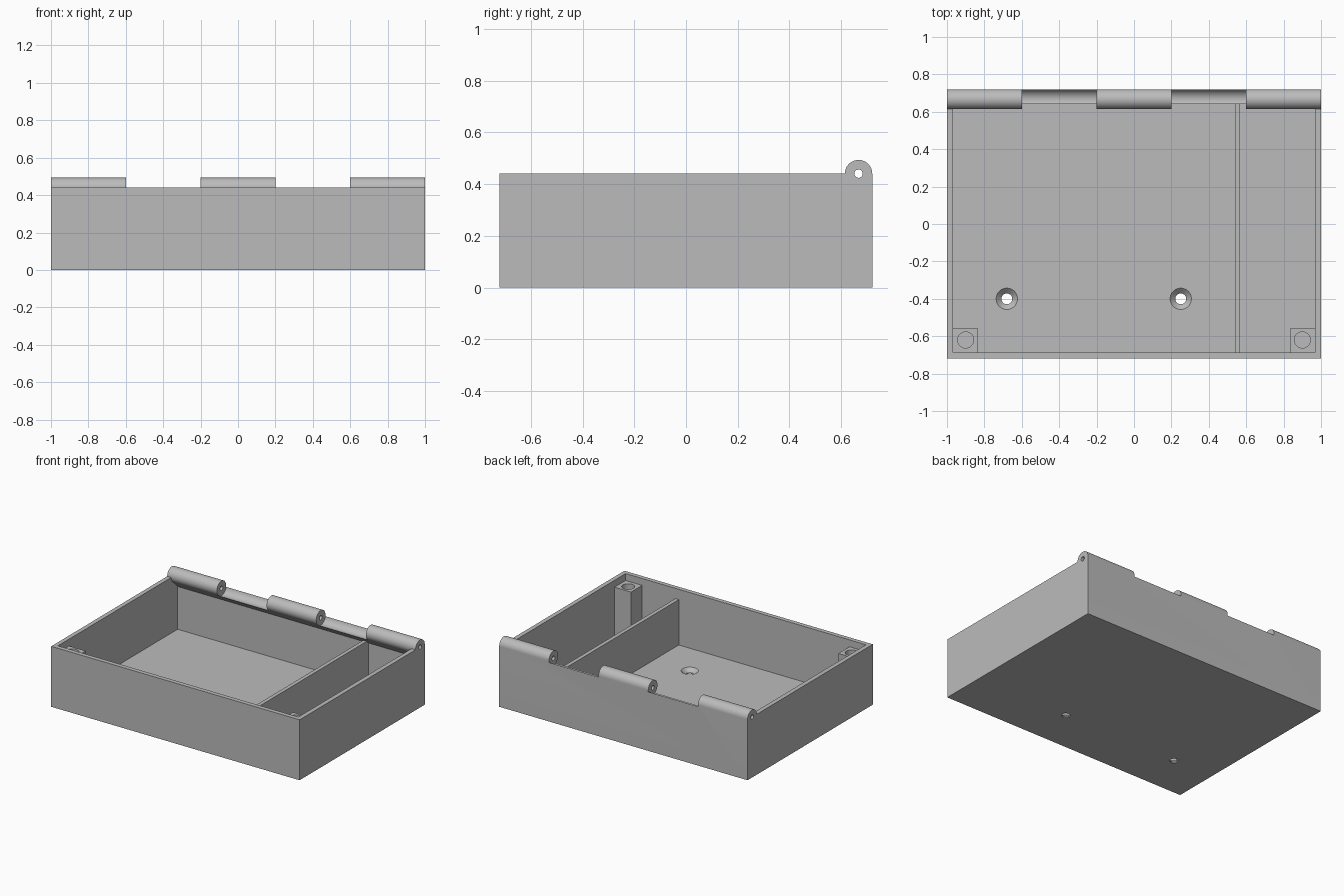
import bpy, bmesh, math
from mathutils import Matrix, Vector

cube = bpy.data.objects.get("Cube")
if cube:
    bpy.data.objects.remove(cube, do_unlink=True)

GRAY = (0.5, 0.5, 0.5, 1)
mat = bpy.data.materials.new("plain_gray")
mat.use_nodes = True
mat.diffuse_color = GRAY
mat.node_tree.nodes["Principled BSDF"].inputs["Base Color"].default_value = GRAY

WALL, FLOOR, TOP = 0.032, 0.035, 0.44
HALF_Y = 0.72
HINGE_Y, HINGE_R = 0.667, 0.053


def finish(name, bm):
    bmesh.ops.recalc_face_normals(bm, faces=bm.faces)
    mesh = bpy.data.meshes.new(name)
    bm.to_mesh(mesh)
    bm.free()
    obj = bpy.data.objects.new(name, mesh)
    bpy.context.collection.objects.link(obj)
    mesh.materials.append(mat)
    return obj


def box(name, x0, x1, y0, y1, z0, z1):
    bm = bmesh.new()
    bmesh.ops.create_cube(bm, size=1)
    for v in bm.verts:
        v.co = Vector((x0 if v.co.x < 0 else x1,
                       y0 if v.co.y < 0 else y1,
                       z0 if v.co.z < 0 else z1))
    return finish(name, bm)


def prism_x(name, profile, x0, x1):
    """Extrude a y-z profile along x."""
    bm = bmesh.new()
    face = bm.faces.new([bm.verts.new((x0, y, z)) for y, z in profile])
    new = bmesh.ops.extrude_face_region(bm, geom=[face])["geom"]
    bmesh.ops.translate(bm, vec=(x1 - x0, 0, 0),
                        verts=[e for e in new if isinstance(e, bmesh.types.BMVert)])
    return finish(name, bm)


def rod_x(name, radius, x0, x1):
    """Rod along the hinge axis."""
    ring = [(HINGE_Y + radius * math.cos(math.tau * i / 64),
             TOP + radius * math.sin(math.tau * i / 64)) for i in range(64)]
    return prism_x(name, ring, x0, x1)


def cone_z(name, x, y, z0, z1, r0, r1):
    bm = bmesh.new()
    bmesh.ops.create_cone(bm, cap_ends=True, segments=48, radius1=r0, radius2=r1,
                          depth=z1 - z0,
                          matrix=Matrix.Translation((x, y, (z0 + z1) / 2)))
    return finish(name, bm)


def combine(obj, tool, operation="DIFFERENCE"):
    """Apply a boolean and discard the tool."""
    mod = obj.modifiers.new("boolean", "BOOLEAN")
    mod.operation, mod.solver, mod.object = operation, "EXACT", tool
    graph = bpy.context.evaluated_depsgraph_get()
    mesh = bpy.data.meshes.new_from_object(obj.evaluated_get(graph))
    obj.modifiers.remove(mod)
    obj.data = mesh
    bpy.data.objects.remove(tool, do_unlink=True)


# Tray, hollowed with a sloped support under the hinge
tray = box("tray", -1, 1, -HALF_Y, HALF_Y, 0, TOP)
inner = HALF_Y - WALL
lip_y, lip_z = 0.635, 0.399
cavity = [(-inner, FLOOR), (inner, FLOOR), (inner, lip_z - (inner - lip_y)),
          (lip_y, lip_z), (lip_y, 0.6), (-inner, 0.6)]
combine(tray, prism_x("cavity_cutter", cavity, -1 + WALL, 1 - WALL))

# Hinge barrel, split into three knuckles by two round grooves
combine(tray, rod_x("barrel", HINGE_R, -1, 1), "UNION")
for x0 in (-0.6, 0.2):
    combine(tray, rod_x("groove_cutter", HINGE_R + 0.001, x0, x0 + 0.4))
combine(tray, rod_x("pin_cutter", 0.016, -1.1, 1.1))

# Countersunk screw holes in the floor
for x in (-0.68, 0.25):
    combine(tray, cone_z("screw_cutter", x, -0.4, -0.1, 0.1, 0.029, 0.029))
    combine(tray, cone_z("countersink_cutter", x, -0.4, 0.006, FLOOR + 0.001, 0.028, 0.058))

# Divider between the two compartments
divider = box("divider", 0.54, 0.568, -inner - 0.01, inner + 0.01, FLOOR - 0.01, 0.365)

# Front corner posts with blind holes
parts = [tray, divider]
for side, label in ((1, "left"), (-1, "right")):
    xs = sorted((side * 0.835, side * (1 - WALL + 0.01)))
    post = box(label + "_corner_post", *xs, -inner - 0.01, -0.56, FLOOR - 0.01, 0.39)
    combine(post, cone_z("post_cutter", side * 0.9, -0.62, 0.33, 0.5, 0.043, 0.043))
    parts.append(post)

# Smooth the round surfaces, keep edges sharp
for obj in bpy.context.view_layer.objects:
    obj.select_set(obj in parts)
bpy.context.view_layer.objects.active = tray
bpy.ops.object.shade_smooth_by_angle(angle=math.radians(30))
